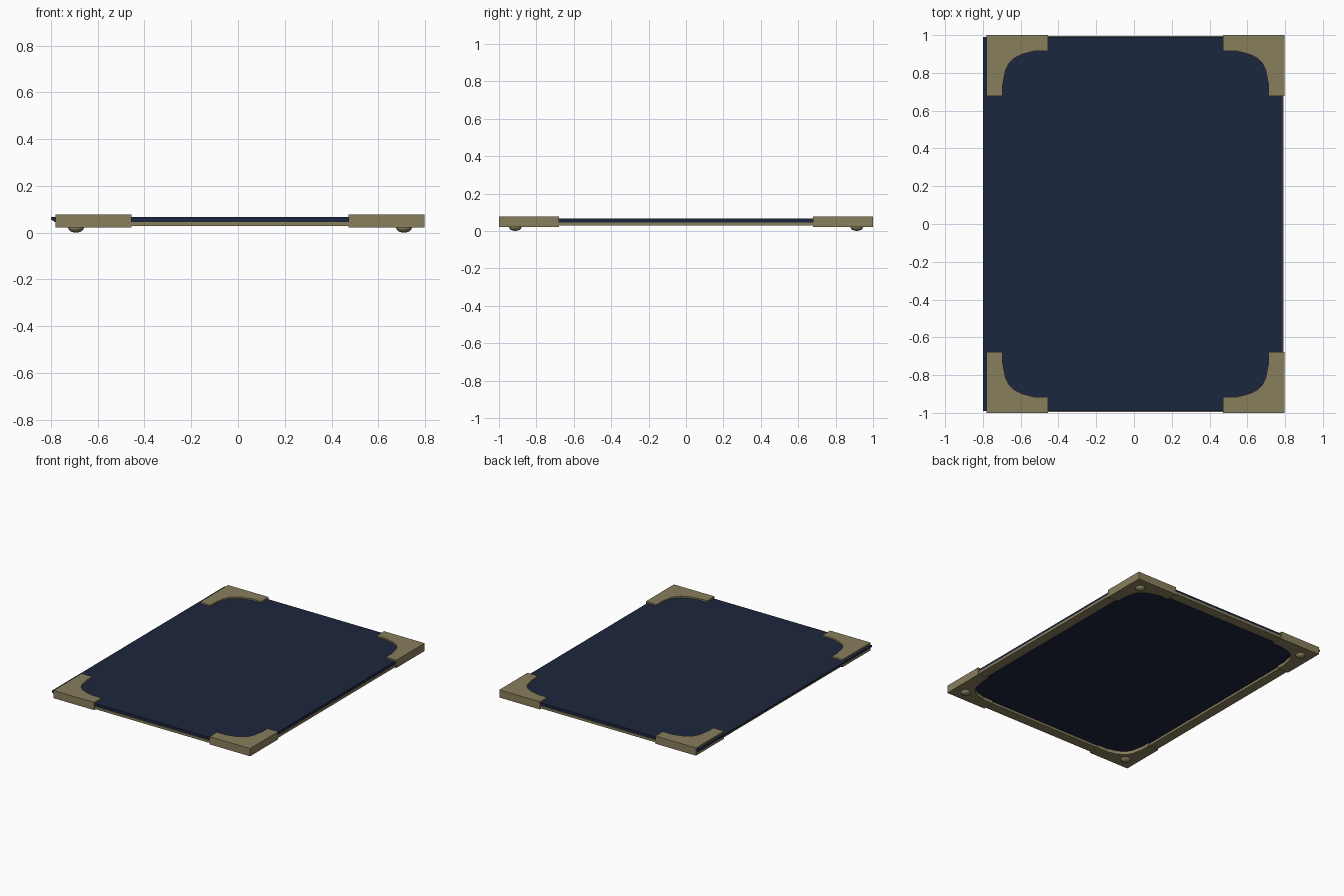
import bpy, bmesh

if "Cube" in bpy.data.objects:
    bpy.data.objects.remove(bpy.data.objects["Cube"])

def material(name, rgb):
    m = bpy.data.materials.new(name)
    m.diffuse_color = (*rgb, 1)
    m.use_nodes = True
    m.node_tree.nodes["Principled BSDF"].inputs["Base Color"].default_value = m.diffuse_color
    return m

NAVY = material("navy", (0.0116, 0.0194, 0.048))
BRASS = material("brass", (0.25, 0.21, 0.107))

def finish(name, bm, mat):
    bmesh.ops.recalc_face_normals(bm, faces=bm.faces)
    me = bpy.data.meshes.new(name)
    bm.to_mesh(me)
    bm.free()
    me.materials.append(mat)
    ob = bpy.data.objects.new(name, me)
    bpy.context.collection.objects.link(ob)
    return ob

def prism(name, pts, vec, mat):
    """Extrude a closed 3D outline along vec."""
    bm = bmesh.new()
    f = bm.faces.new([bm.verts.new(p) for p in pts])
    ext = bmesh.ops.extrude_face_region(bm, geom=[f])
    bmesh.ops.translate(bm, vec=vec, verts=[v for v in ext["geom"] if isinstance(v, bmesh.types.BMVert)])
    return finish(name, bm, mat)

# Cover board with the overhanging, chamfered spine edge on the left
profile = [(0.787, 0.045), (0.787, 0.066), (-0.80, 0.066), (-0.80, 0.056), (-0.78, 0.044), (-0.77, 0.045)]
prism("cover_board", [(x, -0.99, z) for x, z in profile], (0, 1.98, 0), NAVY)

# Rim frame under the board, open in the middle
X0, X1, Y, W = -0.776, 0.792, 0.995, 0.07
bm = bmesh.new()
rings = []
for z in (0.028, 0.046):
    for d in (0, W):
        rings.append([bm.verts.new(p) for p in ((X0 + d, -Y + d, z), (X1 - d, -Y + d, z),
                                                (X1 - d, Y - d, z), (X0 + d, Y - d, z))])
for a, b in ((0, 1), (1, 3), (3, 2), (2, 0)):
    for i in range(4):
        j = (i + 1) % 4
        bm.faces.new((rings[a][i], rings[a][j], rings[b][j], rings[b][i]))
finish("rim_frame", bm, BRASS)

# Corner brackets (outline measured inward from the outer corner) and feet
outline = [(0, 0), (0, 0.322), (0.085, 0.322), (0.085, 0.26), (0.10, 0.185), (0.118, 0.148),
           (0.145, 0.122), (0.185, 0.102), (0.25, 0.085), (0.325, 0.085), (0.325, 0)]
for sx, side in ((-1, "left"), (1, "right")):
    for sy, end in ((-1, "front"), (1, "back")):
        cx = 0.797 if sx > 0 else -0.78
        prism(f"corner_bracket_{end}_{side}",
              [(cx - sx * u, sy * (1 - v), 0.021) for u, v in outline], (0, 0, 0.056), BRASS)
        bm = bmesh.new()
        bmesh.ops.create_uvsphere(bm, u_segments=16, v_segments=8, radius=1)
        bmesh.ops.bisect_plane(bm, geom=bm.verts[:] + bm.edges[:] + bm.faces[:],
                               plane_co=(0, 0, 0.01), plane_no=(0, 0, 1), clear_outer=True)
        bmesh.ops.scale(bm, vec=(0.034, 0.034, 0.021), verts=bm.verts)
        bmesh.ops.translate(bm, vec=(cx - sx * 0.087, sy * 0.913, 0.021), verts=bm.verts)
        foot = finish(f"foot_{end}_{side}", bm, BRASS)
        for p in foot.data.polygons:
            p.use_smooth = True
